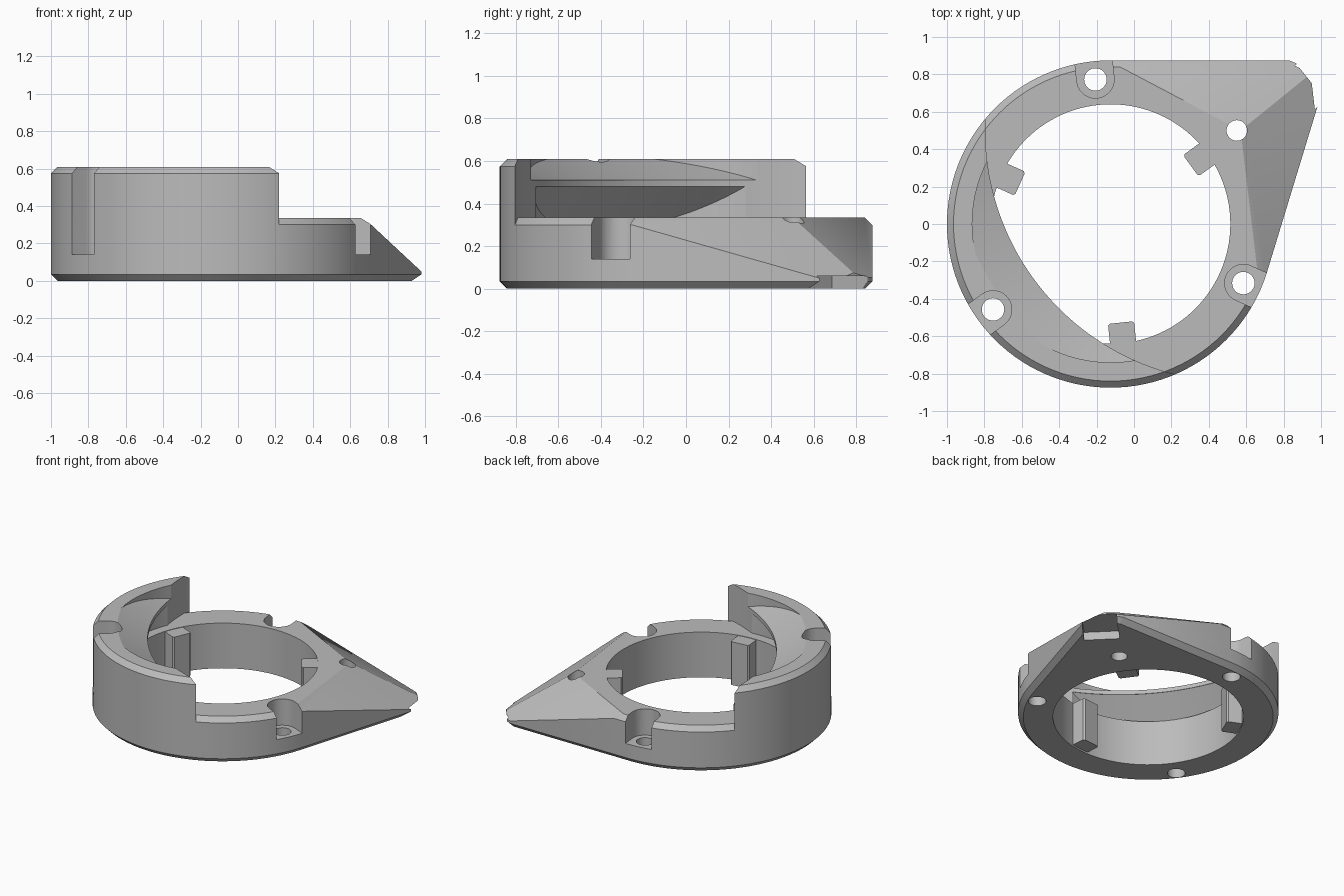
import bpy, bmesh
from math import cos, sin, radians, hypot
from mathutils import Vector

cube = bpy.data.objects.get("Cube")
if cube:
    bpy.data.objects.remove(cube, do_unlink=True)

CENTRE = (-0.125, 0)
PIVOT = (0.55, 0.5)
RADIUS, BEVEL, DECK, TOP = 0.875, 0.035, 0.335, 0.61


def circle(centre, r, start=0, end=357, step=3):
    return [(centre[0] + r * cos(radians(a)), centre[1] + r * sin(radians(a)))
            for a in range(start, end + 1, step)]


def inset(pts, d):
    """Move a counterclockwise convex outline inwards by d."""
    out = []
    for i, p in enumerate(pts):
        a, p, b = Vector(pts[i - 1]), Vector(p), Vector(pts[(i + 1) % len(pts)])
        u, v = (p - a).normalized(), (b - p).normalized()
        n = Vector((-u.y - v.y, u.x + v.x)).normalized()
        out.append(tuple(p + n * d / n.dot(Vector((-u.y, u.x)))))
    return out


def loft(name, *rings):
    """Closed solid through (outline, height) rings."""
    bm = bmesh.new()
    loops = [[bm.verts.new((x, y, z)) for x, y in pts] for pts, z in rings]
    bm.faces.new(reversed(loops[0]))
    bm.faces.new(loops[-1])
    for lo, hi in zip(loops, loops[1:]):
        for i in range(len(lo)):
            j = (i + 1) % len(lo)
            bm.faces.new((lo[i], lo[j], hi[j], hi[i]))
    mesh = bpy.data.meshes.new(name)
    bm.to_mesh(mesh)
    bm.free()
    ob = bpy.data.objects.new(name, mesh)
    bpy.context.collection.objects.link(ob)
    return ob


def combine(ob, other, operation="DIFFERENCE"):
    mod = ob.modifiers.new("combine", "BOOLEAN")
    mod.operation, mod.solver, mod.object = operation, "EXACT", other
    bpy.context.view_layer.objects.active = ob
    bpy.ops.object.modifier_apply(modifier=mod.name)
    bpy.data.objects.remove(other, do_unlink=True)
    return ob


def slice_off(ob, point, normal):
    bm = bmesh.new()
    bm.from_mesh(ob.data)
    cut = bmesh.ops.bisect_plane(bm, geom=bm.verts[:] + bm.edges[:] + bm.faces[:],
                                 plane_co=point, plane_no=normal, clear_outer=True)
    edges = [e for e in cut["geom_cut"] if isinstance(e, bmesh.types.BMEdge)]
    bmesh.ops.edgeloop_fill(bm, edges=edges)
    bmesh.ops.recalc_face_normals(bm, faces=bm.faces)
    bm.to_mesh(ob.data)
    bm.free()


def radial(angle, pts):
    """Place (outward, sideways) points around the ring centre."""
    c, s = cos(radians(angle)), sin(radians(angle))
    return [(CENTRE[0] + r * c - t * s, CENTRE[1] + r * s + t * c) for r, t in pts]


# Base plate: round ring drawn out to a pointed corner, with sloping top faces
outline = circle(CENTRE, RADIUS, 90, 342) + [(1, 0.69), (0.865, 0.86), (0.83, RADIUS)]
housing = loft("ring_housing", (inset(outline, BEVEL), 0), (outline, BEVEL),
               (outline, DECK - BEVEL), (inset(outline, BEVEL), DECK))
slice_off(housing, (0.57, 0.5, DECK), (0.67, 0.08, 1))
slice_off(housing, (0.57, 0.5, DECK), (0.29, 0.55, 1))

# Tall guard wall, trimmed by the sweep around the pivot
wall = loft("guard_wall", (circle(CENTRE, RADIUS), 0.2),
            (circle(CENTRE, RADIUS), TOP - BEVEL),
            (circle(CENTRE, RADIUS - BEVEL), TOP))
sweep = circle(PIVOT, 1.345, 0, 358, 2)
combine(wall, loft("sweep_cutter", (sweep, 0.1), (sweep, 0.8)))
combine(housing, wall, "UNION")

# Central opening
bore = circle(CENTRE, 0.64)
combine(housing, loft("bore_cutter", (bore, -0.1), (bore, DECK + 0.004)))

# Sloped recesses below and above the thin lip
for r, z0, z1, c0, c1 in ((0.71, DECK, 0.48, 1.49, 1.347),
                          (0.74, 0.51, 0.7, 1.347, 1.724)):
    disc = circle(CENTRE, r)
    recess = loft("recess_cutter", (disc, z0), (disc, z1))
    slope = (c1 - c0) / (z1 - z0)
    cone = loft("cone_cutter", (circle(PIVOT, c0 - slope * 0.02, 0, 358, 2), z0 - 0.02),
                (circle(PIVOT, c1 + slope * 0.02, 0, 358, 2), z1 + 0.02))
    combine(recess, cone, "INTERSECT")
    combine(housing, recess)

# Three inner keys
for angle in (36, 156, 276):
    key = radial(angle, [(0.53, -0.06), (0.54, -0.07), (0.68, -0.07),
                         (0.68, 0.07), (0.54, 0.07), (0.53, 0.06)])
    combine(housing, loft("key", (key, 0.012), (key, DECK - 0.003)), "UNION")

# Three screw holes with slots open to the outside
for angle in (96, 216, 336):
    arc = circle((0.777, 0), 0.1, 90, 270, 9)
    slot = radial(angle, arc + [(1.1, -0.1), (1.1, 0.1)])
    combine(housing, loft("slot_cutter", (slot, 0.14), (slot, 0.8)))
    hole = circle(radial(angle, [(0.777, 0)])[0], 0.06, 0, 350, 10)
    combine(housing, loft("screw_cutter", (hole, -0.1), (hole, 0.2)))

# Pivot hole and the pocket under the pointed corner
hole = circle(PIVOT, 0.055, 0, 350, 10)
combine(housing, loft("pivot_cutter", (hole, -0.1), (hole, 0.6)))
k = 1 / hypot(1, 1)
pocket = [((d - s) * k, (d + s) * k) for d, s in
          ((0.98, -0.25), (1.4, -0.25), (1.4, -0.01), (0.98, -0.01))]
combine(housing, loft("pocket_cutter", (pocket, -0.1), (pocket, 0.06)))

# Single grey material
grey = bpy.data.materials.new("plain_grey")
grey.use_nodes = True
colour = (0.5, 0.5, 0.5, 1)
grey.diffuse_color = colour
grey.node_tree.nodes["Principled BSDF"].inputs["Base Color"].default_value = colour
housing.data.materials.clear()
housing.data.materials.append(grey)

bpy.ops.object.select_all(action="DESELECT")
housing.select_set(True)
bpy.context.view_layer.objects.active = housing
bpy.ops.object.shade_smooth_by_angle(angle=radians(25))
